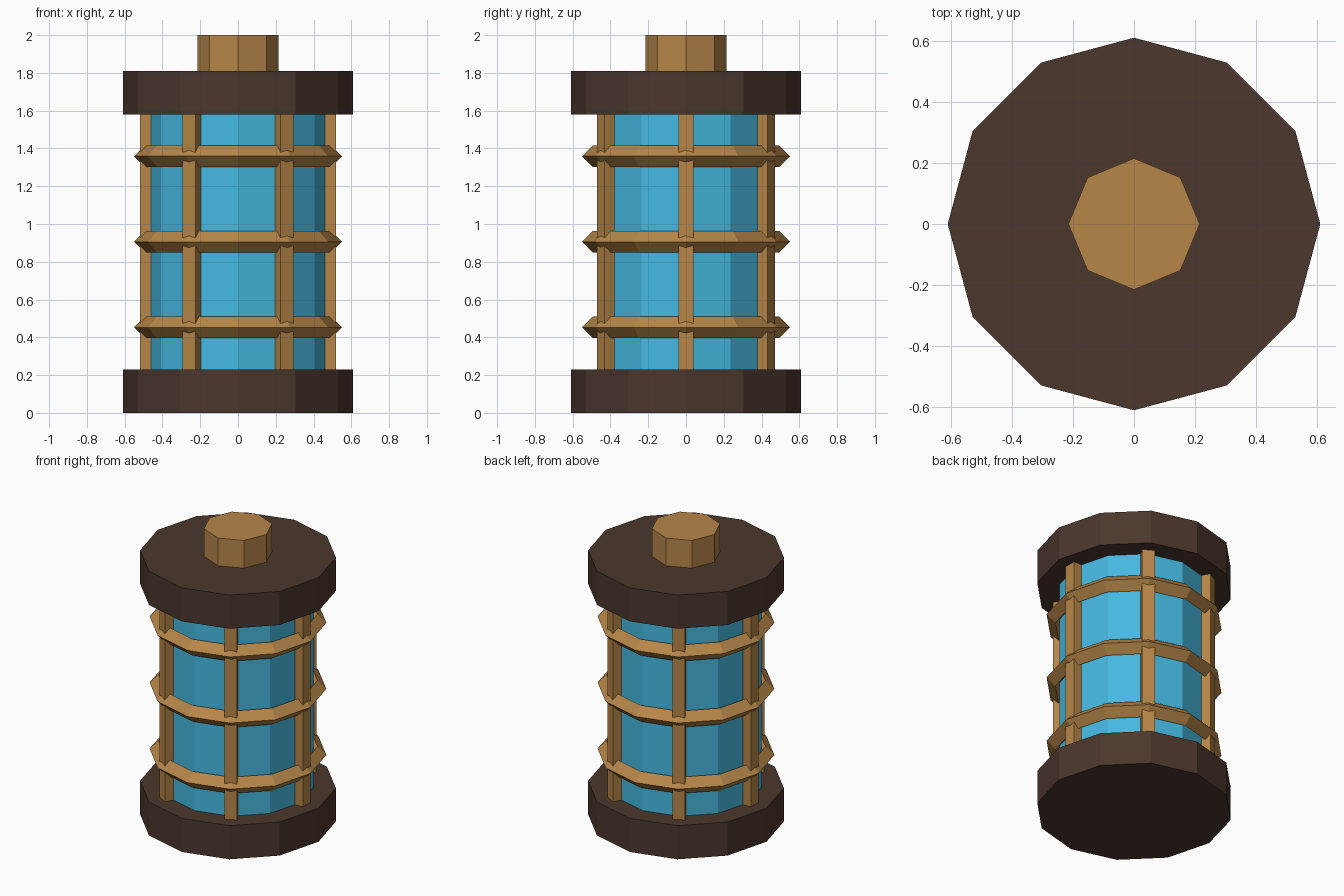
import bpy, math

if "Cube" in bpy.data.objects:
    bpy.data.objects.remove(bpy.data.objects["Cube"])


def material(name, rgb):
    m = bpy.data.materials.new(name)
    m.diffuse_color = (*rgb, 1)
    m.use_nodes = True
    m.node_tree.nodes["Principled BSDF"].inputs["Base Color"].default_value = m.diffuse_color
    return m


WOOD = material("dark_wood", (0.07, 0.038, 0.026))
BRASS = material("brass", (0.47, 0.24, 0.065))
GLASS = material("blue_glass", (0.06, 0.48, 0.75))


def finish(name, mat):
    ob = bpy.context.object
    ob.name = name
    ob.data.materials.append(mat)
    return ob


def prism(name, sides, radius, z0, z1, mat):
    # A corner of the polygon lies on each axis
    bpy.ops.mesh.primitive_cylinder_add(
        vertices=sides, radius=radius, depth=z1 - z0, location=(0, 0, (z0 + z1) / 2))
    return finish(name, mat)


# End caps, glass body and top knob
prism("bottom_cap", 12, 0.61, 0, 0.23, WOOD)
prism("top_cap", 12, 0.61, 1.58, 1.81, WOOD)
prism("glass_body", 12, 0.47, 0.22, 1.59, GLASS)
prism("top_knob", 8, 0.215, 1.80, 2.0, BRASS)

# Diamond-section hoops
for i, z in enumerate((0.453, 0.906, 1.359)):
    bpy.ops.mesh.primitive_torus_add(
        major_segments=12, minor_segments=4, major_radius=0.495,
        minor_radius=0.056, location=(0, 0, z))
    finish(f"hoop_{i + 1}", BRASS)

# Six upright cage bars
for i in range(6):
    a = i * math.pi / 3
    bpy.ops.mesh.primitive_cube_add(
        size=1, location=(0.49 * math.cos(a), 0.49 * math.sin(a), 0.905), rotation=(0, 0, a))
    bar = finish(f"cage_bar_{i + 1}", BRASS)
    bar.scale = (0.06, 0.08, 1.37)
